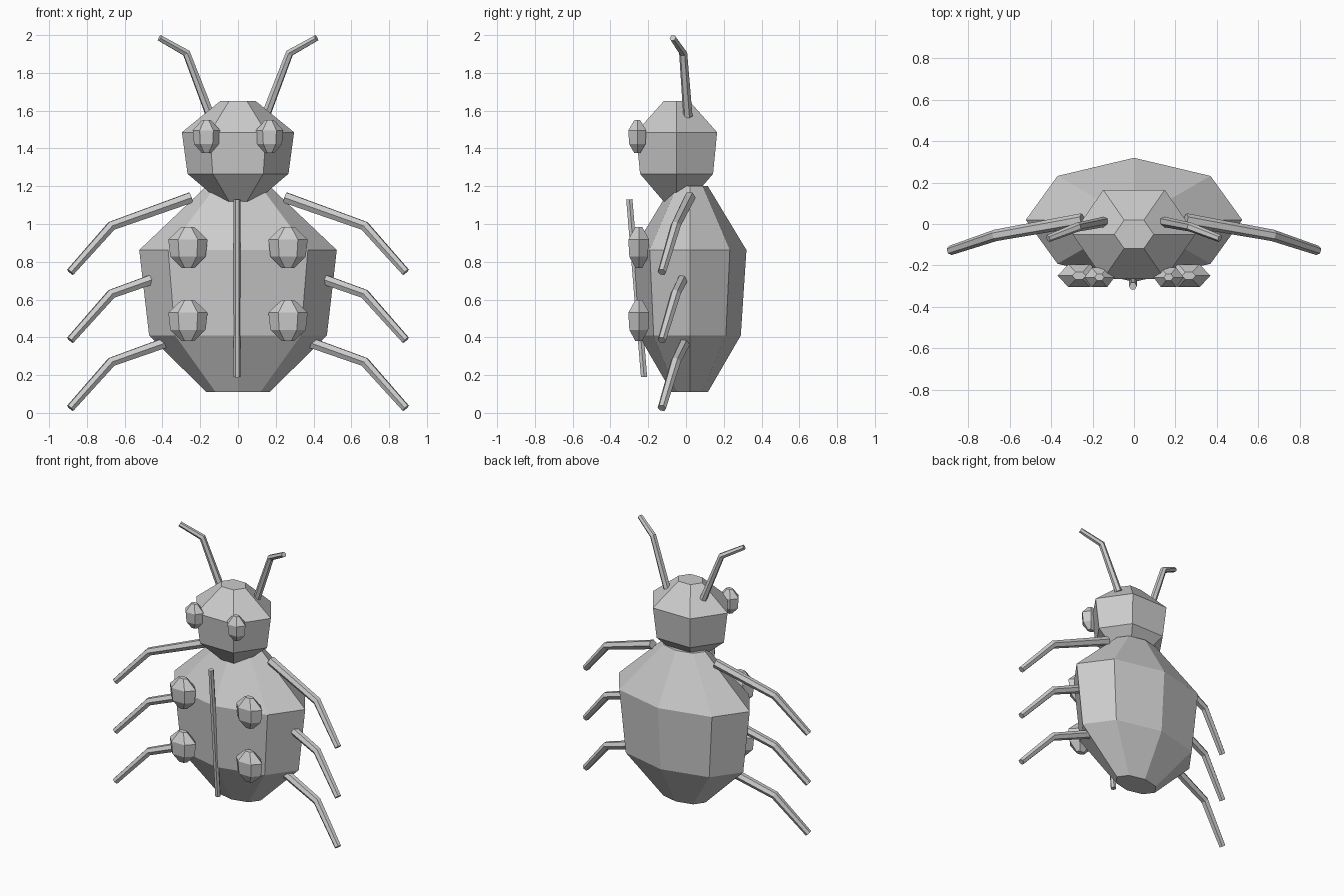
import bpy
from math import cos, sin, tau

cube = bpy.data.objects.get("Cube")
if cube:
    bpy.data.objects.remove(cube, do_unlink=True)

grey = bpy.data.materials.new("plain grey")
grey.use_nodes = True
colour = (0.6, 0.6, 0.6, 1)
grey.diffuse_color = colour
grey.node_tree.nodes["Principled BSDF"].inputs["Base Color"].default_value = colour

# Shared barrel profile: (height fraction, radius fraction)
PROFILE = [(0, 0.32), (0.275, 0.9), (0.69, 1), (1, 0.32)]


def barrel(name, x, y, bottom, top, rx, ry, sides):
    """Faceted barrel with an elliptical cross-section."""
    verts = [(x + rx * r * cos(tau * i / sides),
              y + ry * r * sin(tau * i / sides),
              bottom + h * (top - bottom))
             for h, r in PROFILE for i in range(sides)]
    faces = [(k * sides + i, k * sides + (i + 1) % sides,
              (k + 1) * sides + (i + 1) % sides, (k + 1) * sides + i)
             for k in range(len(PROFILE) - 1) for i in range(sides)]
    faces.append(tuple(reversed(range(sides))))
    faces.append(tuple(range(len(verts) - sides, len(verts))))
    mesh = bpy.data.meshes.new(name)
    mesh.from_pydata(verts, [], faces)
    mesh.materials.append(grey)
    bpy.context.collection.objects.link(bpy.data.objects.new(name, mesh))


def limb(name, points, radii):
    """Six-sided tapering tube along a bent path."""
    curve = bpy.data.curves.new(name, "CURVE")
    curve.dimensions = "3D"
    curve.bevel_depth = 1
    curve.bevel_resolution = 1
    curve.use_fill_caps = True
    spline = curve.splines.new("POLY")
    spline.use_smooth = False
    spline.points.add(len(points) - 1)
    for point, co, radius in zip(spline.points, points, radii):
        point.co = (*co, 1)
        point.radius = radius
    curve.materials.append(grey)
    obj = bpy.data.objects.new(name, curve)
    bpy.context.collection.objects.link(obj)
    bpy.ops.object.select_all(action="DESELECT")
    obj.select_set(True)
    bpy.context.view_layer.objects.active = obj
    bpy.ops.object.convert(target="MESH")


# Body and head
barrel("body", 0, 0.02, 0.11, 1.2, 0.523, 0.3, 8)
barrel("head", 0, -0.05, 1.12, 1.65, 0.297, 0.248, 6)

# Seam along the wing cases
limb("wing_seam", [(-0.005, -0.3, 1.13), (-0.005, -0.222, 0.19)], [0.019, 0.019])

for side, s in (("left", 1), ("right", -1)):
    # Eyes and raised spots
    barrel(side + "_eye", s * 0.167, -0.258, 1.375, 1.55, 0.073, 0.055, 6)
    barrel(side + "_upper_spot", s * 0.265, -0.25, 0.767, 0.985, 0.104, 0.064, 6)
    barrel(side + "_lower_spot", s * 0.265, -0.25, 0.38, 0.598, 0.104, 0.064, 6)

    # Antennae
    limb(side + "_antenna",
         [(s * 0.145, 0.01, 1.57), (s * 0.273, -0.015, 1.905), (s * 0.415, -0.07, 1.985)],
         [0.025, 0.022, 0.018])

    # Three pairs of legs, each a lowered copy of the first
    for row, place in enumerate(("front", "middle", "rear")):
        drop = row * 0.36
        limb(f"{side}_{place}_leg",
             [(s * 0.25, 0.02, 1.14 - drop), (s * 0.67, -0.055, 0.99 - drop),
              (s * 0.888, -0.128, 0.745 - drop)],
             [0.032, 0.028, 0.023])
